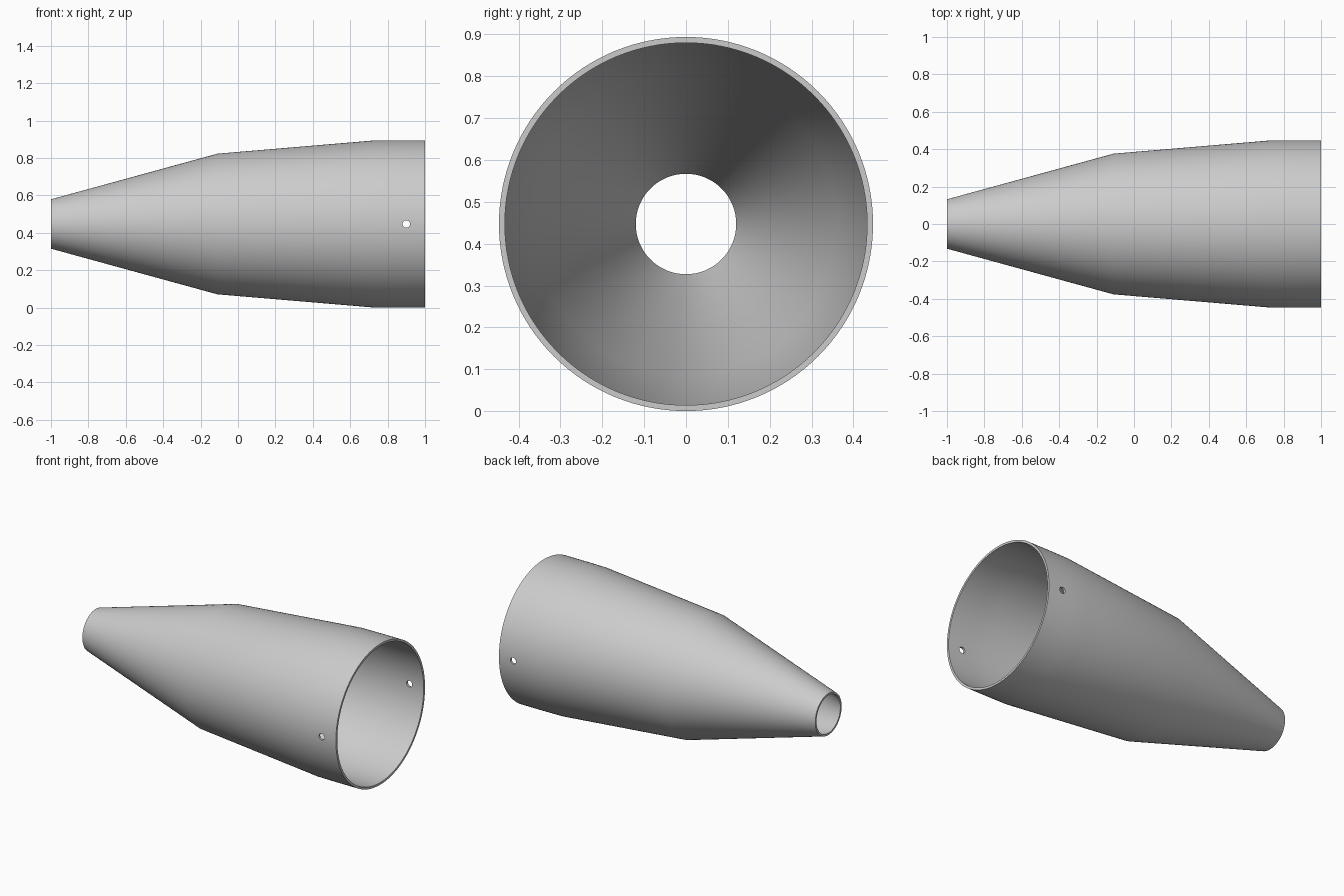
import bpy
import bmesh
import math
from mathutils import Matrix

cube = bpy.data.objects.get("Cube")
if cube:
    bpy.data.objects.remove(cube, do_unlink=True)

SEGMENTS = 128
AXIS_Z = 0.447
HOLE_X = 0.9
HOLE_RADIUS = 0.02

grey = bpy.data.materials.new("plain_grey")
grey.use_nodes = True
colour = (0.6, 0.6, 0.6, 1)
grey.diffuse_color = colour
grey.node_tree.nodes["Principled BSDF"].inputs["Base Color"].default_value = colour


def add_object(name, bm):
    bmesh.ops.recalc_face_normals(bm, faces=bm.faces)
    mesh = bpy.data.meshes.new(name)
    bm.to_mesh(mesh)
    bm.free()
    mesh.materials.append(grey)
    obj = bpy.data.objects.new(name, mesh)
    bpy.context.collection.objects.link(obj)
    return obj


def lathe(name, profile):
    """Turn a closed (x, radius) profile around the x axis."""
    bm = bmesh.new()
    rings = []
    for x, r in profile:
        ring = []
        for i in range(SEGMENTS):
            a = math.tau * i / SEGMENTS
            ring.append(bm.verts.new((x, r * math.cos(a), AXIS_Z + r * math.sin(a))))
        rings.append(ring)
    for k, ring in enumerate(rings):
        after = rings[(k + 1) % len(rings)]
        for i in range(SEGMENTS):
            j = (i + 1) % SEGMENTS
            bm.faces.new((ring[i], ring[j], after[j], after[i]))
    return add_object(name, bm)


# Hollow tapered shell: outer skin, then back along the inner skin
outer = [(-1, 0.132), (-0.11, 0.376), (0.72, 0.446), (0.84, 0.447), (1, 0.447)]
inner = [(1, 0.433), (0.84, 0.433), (0.72, 0.432), (-0.11, 0.363), (-1, 0.12)]
shell = lathe("tapered_shell", outer + inner)

# Pin holes straight through the front and back walls
bm = bmesh.new()
bmesh.ops.create_cone(
    bm, cap_ends=True, segments=32, radius1=HOLE_RADIUS, radius2=HOLE_RADIUS, depth=1.2,
    matrix=Matrix.Translation((HOLE_X, 0, AXIS_Z)) @ Matrix.Rotation(math.pi / 2, 4, "X"))
cutter = add_object("pin_hole_cutter", bm)
cutter.hide_render = True

cut = shell.modifiers.new("pin_holes", "BOOLEAN")
cut.operation = "DIFFERENCE"
cut.solver = "EXACT"
cut.object = cutter

bpy.ops.object.select_all(action="DESELECT")
shell.select_set(True)
bpy.context.view_layer.objects.active = shell
bpy.ops.object.modifier_apply(modifier=cut.name)
bpy.data.objects.remove(cutter, do_unlink=True)
bpy.ops.object.shade_smooth_by_angle(angle=math.radians(30))
